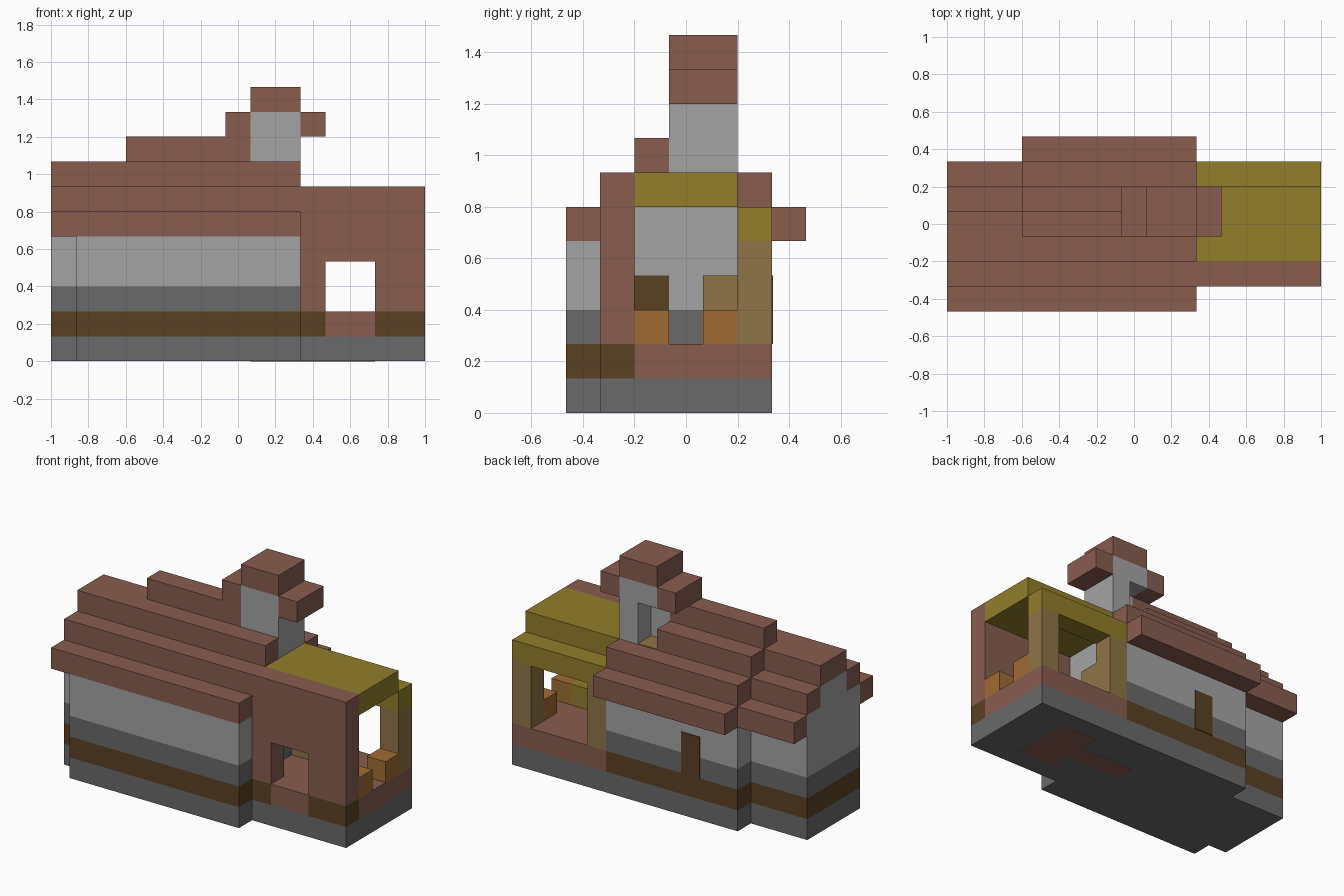
import bpy, bmesh
from mathutils import Vector

if "Cube" in bpy.data.objects:
    bpy.data.objects.remove(bpy.data.objects["Cube"], do_unlink=True)

U = 2 / 15                         # size of one building block
ORIGIN = Vector((-7.5, -3.5, 0))   # grid corner, in blocks


def material(name, hex_code):
    rgb = [int(hex_code[n:n + 2], 16) / 255 for n in (0, 2, 4)]
    col = [((c + 0.055) / 1.055) ** 2.4 for c in rgb] + [1]
    m = bpy.data.materials.new(name)
    m.use_nodes = True
    m.diffuse_color = col
    bsdf = m.node_tree.nodes["Principled BSDF"]
    bsdf.inputs["Base Color"].default_value = col
    bsdf.inputs["Roughness"].default_value = 0.9
    return m


STONE = material("dark_stone", "6A6A6A")
PLASTER = material("light_plaster", "A5A4A5")
BRICK = material("red_brick", "885C4F")
BEAM = material("dark_wood", "5A4022")
YELLOW = material("yellow_thatch", "927E2B")
TAN = material("tan_wood", "8F7547")
GOLD = material("golden_wood", "A06C33")


def prism(name, mat, outline, axis, lo, hi):
    """Extrude an outline given in block units along the axis 'y' or 'z'."""
    bm = bmesh.new()
    place = (lambda a, b: (a, lo, b)) if axis == "y" else (lambda a, b: (a, b, lo))
    verts = [bm.verts.new((Vector(place(a, b)) + ORIGIN) * U) for a, b in outline]
    face = bm.faces.new(verts)
    ext = bmesh.ops.extrude_face_region(bm, geom=[face])
    step = Vector((0, hi - lo, 0) if axis == "y" else (0, 0, hi - lo)) * U
    moved = [v for v in ext["geom"] if isinstance(v, bmesh.types.BMVert)]
    bmesh.ops.translate(bm, verts=moved, vec=step)
    bmesh.ops.recalc_face_normals(bm, faces=bm.faces[:])
    mesh = bpy.data.meshes.new(name)
    bm.to_mesh(mesh)
    bm.free()
    mesh.materials.append(mat)
    obj = bpy.data.objects.new(name, mesh)
    bpy.context.collection.objects.link(obj)
    return obj


def box(name, mat, x, y, z):
    (a, b), (c, d) = x, y
    return prism(name, mat, [(a, c), (b, c), (b, d), (a, d)], "z", *z)


# Foundation and layered house walls
west = [(3, 6), (3, 5), (0, 5), (0, 1), (1, 1), (1, 0), (10, 0)]
prism("foundation", STONE, west + [(10, 1), (15, 1), (15, 6)], "z", 0, 1)
house = west + [(10, 6)]
for name, mat, lo, hi in (("timber_band", BEAM, 1, 2), ("stone_course", STONE, 2, 3),
                          ("plaster_wall", PLASTER, 3, 5)):
    prism(name, mat, house, "z", lo, hi)

# Stepped roof: a low west section and a taller main section
for name, x, far, steps in (("west", (0, 3), 6, 2), ("main", (3, 10), 7, 3)):
    for n in range(steps):
        z = (5 + n, 6 + n)
        end = (x[0], 8) if n == 2 else x
        box(name + "_front_roof_step", BRICK, x, (n, n + 1), z)
        box(name + "_back_roof_step", BRICK, end, (far - n - 1, far - n), z)
        box(name + "_gable", PLASTER, end, (n + 1, far - n - 1), z)
box("west_ridge", BRICK, (0, 3), (2, 4), (7, 8))
box("main_ridge", BRICK, (3, 8), (3, 4), (8, 9))

# Chimney with a corner niche, side ledges and cap
prism("chimney_shaft", PLASTER, [(8, 3), (10, 3), (10, 5), (9, 5), (9, 4), (8, 4)], "z", 7, 9)
box("chimney_top", PLASTER, (8, 10), (3, 5), (9, 10))
box("chimney_cap", BRICK, (8, 10), (3, 5), (10, 11))
for x in (7, 10):
    box("chimney_ledge", BRICK, (x, x + 1), (3, 5), (9, 10))
box("niche_floor", TAN, (8, 9), (4, 5), (7, 7.04))

# Porch floor, brick front with window, timber sills
box("porch_floor", BRICK, (10, 15), (2, 6), (1, 2))
box("window_sill", BRICK, (11, 13), (1, 2), (1, 2))
for x in ((10, 11), (13, 15)):
    box("porch_sill_beam", BEAM, x, (1, 2), (1, 2))
prism("porch_front_wall", BRICK,
      [(10, 2), (11, 2), (11, 4), (13, 4), (13, 2), (15, 2), (15, 7), (10, 7)], "y", 1, 2)

# Porch roof and posts
box("porch_roof", YELLOW, (10, 15), (2, 5), (6, 7))
box("porch_back_beam", YELLOW, (10, 15), (5, 6), (5, 6))
for x in (10, 14):
    box("porch_post", TAN, (x, x + 1), (5, 6), (2, 5))

# Porch furniture
for y in (2, 4):
    box("porch_seat", GOLD, (14, 15), (y, y + 1), (2, 3))
box("hay_block", YELLOW, (13, 14), (2, 3), (2, 3))
box("porch_crate", TAN, (10, 11), (4, 5), (2, 4))

# Painted timber panels on the walls and underside
box("porch_wall_panel", BEAM, (10, 10.04), (2, 3), (3, 4))
box("back_wall_upright", BEAM, (5, 6), (6, 6.04), (2, 4))
box("cellar_patch", BRICK, (11, 13), (2, 5), (-0.005, 0.03))
box("cellar_strip", BRICK, (8, 11), (3, 4), (-0.005, 0.03))
